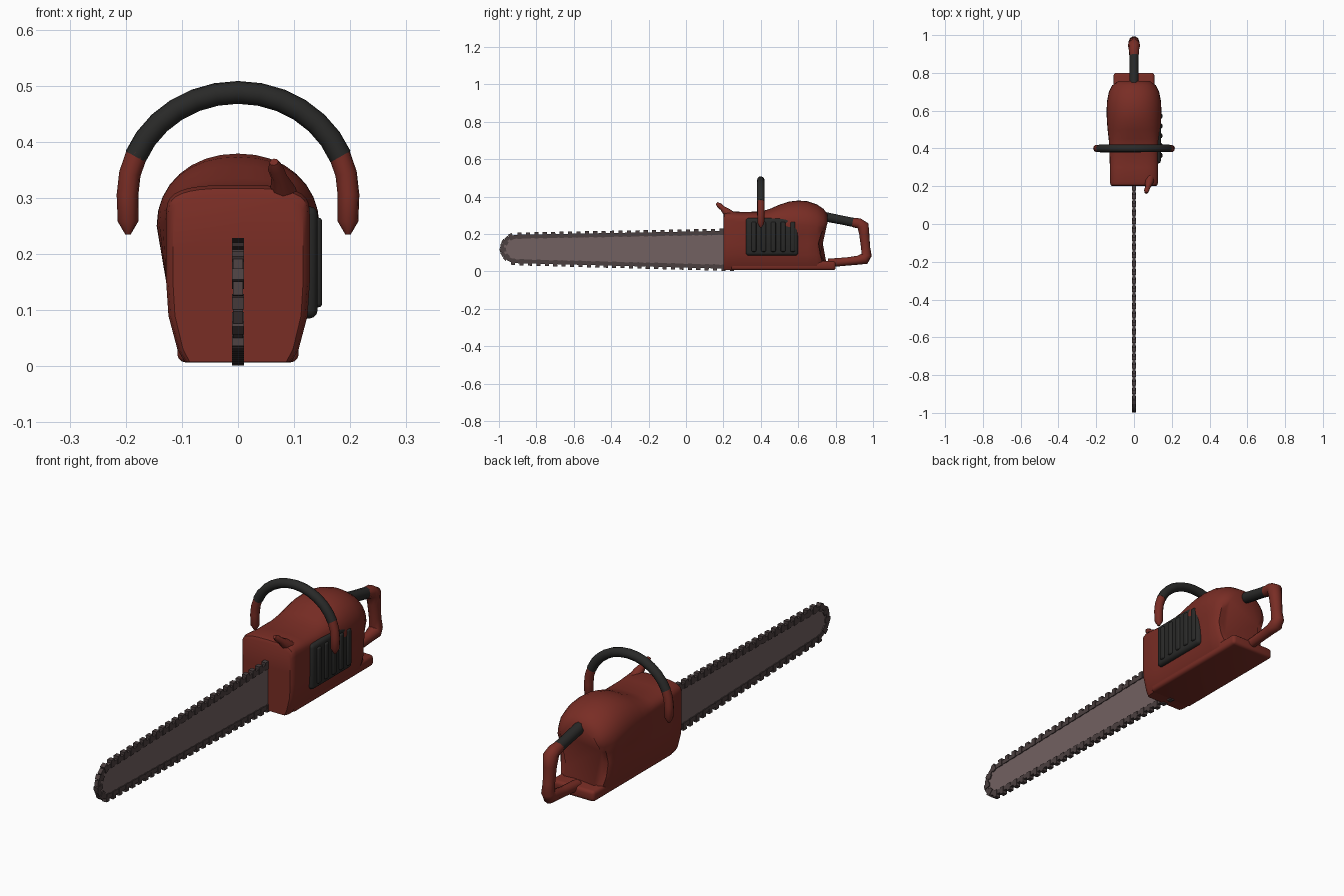
import bpy, bmesh, math
from mathutils import Vector, Matrix

if "Cube" in bpy.data.objects:
    bpy.data.objects.remove(bpy.data.objects["Cube"])


def material(name, rgb):
    m = bpy.data.materials.new(name)
    m.diffuse_color = (*rgb, 1)
    m.use_nodes = True
    m.node_tree.nodes["Principled BSDF"].inputs["Base Color"].default_value = m.diffuse_color
    return m


RED = material("dark_red", (0.19, 0.026, 0.018))
DARK = material("dark_rubber", (0.022, 0.022, 0.021))
STEEL = material("bar_steel", (0.17, 0.12, 0.12))
CHAIN = material("chain_steel", (0.07, 0.05, 0.05))


def finish(name, bm, mat, angle=40):
    bmesh.ops.recalc_face_normals(bm, faces=bm.faces)
    me = bpy.data.meshes.new(name)
    bm.to_mesh(me)
    bm.free()
    me.shade_smooth()
    me.set_sharp_from_angle(angle=math.radians(angle))
    me.materials.append(mat)
    ob = bpy.data.objects.new(name, me)
    bpy.context.collection.objects.link(ob)
    return ob


def add_box(bm, size, matrix):
    return bmesh.ops.create_cube(bm, size=1, matrix=matrix @ Matrix.Diagonal((*size, 1)))


def box(name, lo, hi, mat, bevel):
    bm = bmesh.new()
    lo, hi = Vector(lo), Vector(hi)
    add_box(bm, hi - lo, Matrix.Translation((lo + hi) / 2))
    bmesh.ops.bevel(bm, geom=bm.edges[:], offset=bevel, segments=3, profile=0.5, affect='EDGES')
    return finish(name, bm, mat)


def tube(name, points, mat, sides=10):
    """Tube through (x, y, z, radius) points, with closed ends."""
    bm = bmesh.new()
    pts = [Vector(p[:3]) for p in points]
    side = (pts[1] - pts[0]).orthogonal()
    rings = []
    for i, p in enumerate(pts):
        t = (pts[min(i + 1, len(pts) - 1)] - pts[max(i - 1, 0)]).normalized()
        side = (side - t * side.dot(t)).normalized()
        up = t.cross(side)
        rings.append([bm.verts.new(p + points[i][3] * (side * math.cos(a) + up * math.sin(a)))
                      for a in (2 * math.pi * k / sides for k in range(sides))])
    skin(bm, rings)
    return finish(name, bm, mat, 60)


def skin(bm, rings):
    n = len(rings[0])
    for a, b in zip(rings, rings[1:]):
        for k in range(n):
            bm.faces.new((a[k], a[(k + 1) % n], b[(k + 1) % n], b[k]))
    bm.faces.new(rings[0])
    bm.faces.new(rings[-1])


# Motor housing: sections lofted along y (y, half width, shoulder z, top z, squareness)
stations = [(0.20, 0.116, 0.265, 0.305, 3.2), (0.207, 0.124, 0.27, 0.317, 3.2),
            (0.225, 0.128, 0.27, 0.323, 3.2), (0.30, 0.128, 0.265, 0.318, 3),
            (0.40, 0.13, 0.26, 0.32, 2.8), (0.45, 0.134, 0.255, 0.335, 2.5),
            (0.50, 0.140, 0.25, 0.357, 2.3), (0.55, 0.144, 0.25, 0.373, 2.2),
            (0.60, 0.145, 0.25, 0.379, 2.1), (0.65, 0.143, 0.245, 0.375, 2.1),
            (0.70, 0.133, 0.24, 0.358, 2.1), (0.735, 0.115, 0.23, 0.335, 2.1),
            (0.757, 0.09, 0.23, 0.305, 2.1)]
bm = bmesh.new()
rings = []
for y, w, zs, top, e in stations:
    s = min(1, w / 0.128)
    half = [(0.095 * s, 0.008), (0.108 * s, 0.03), (0.124 * s, 0.09), (0.128 * s, 0.15)]
    half.append(((0.128 * s + w) / 2, 0.2))
    for k in range(8):
        a = math.pi / 2 * k / 8
        half.append((w * math.cos(a) ** (2 / e), zs + (top - zs) * math.sin(a) ** (2 / e)))
    outline = half + [(0, top)] + [(-x, z) for x, z in reversed(half)]
    # the rear is hollowed to leave room for the hand
    rings.append([bm.verts.new((x, min(y, 0.708 + 4 * (z - 0.14) ** 2), z)) for x, z in outline])
skin(bm, rings)
finish("motor_housing", bm, RED)

# Base plate under the housing
box("base_plate", (-0.108, 0.24, 0.007), (0.108, 0.80, 0.055), RED, 0.014)

# Dark side cover with cooling fins
box("side_cover", (0.09, 0.32, 0.085), (0.142, 0.60, 0.285), DARK, 0.015)
for i in range(5):
    y = 0.35 + i * 0.052
    box(f"cooling_fin_{i + 1}", (0.12, y, 0.105), (0.15, y + 0.026, 0.265), DARK, 0.007)


# Front hoop handle: dark grip with red tapered ends
def hoop(a0, a1, n, radius):
    out = []
    for k in range(n + 1):
        a = math.radians(a0 + (a1 - a0) * k / n)
        out.append((0.197 * math.cos(a), 0.40, 0.305 + 0.183 * math.sin(a), radius))
    return out


tube("hoop_grip", hoop(22, 158, 12, 0.0205), DARK)
for name, s in (("right", 1), ("left", -1)):
    arc = [(s * x, y, z, r) for x, y, z, r in hoop(24, 0, 2, 0.0195)]
    tube(f"hoop_end_{name}", arc + [(s * 0.196, 0.40, 0.258, 0.0185), (s * 0.196, 0.40, 0.235, 0.005)], RED)

# Rear handle: dark upper grip, red loop back to the base
tube("rear_grip", [(0, 0.69, 0.305, 0.024), (0, 0.77, 0.287, 0.025), (0, 0.84, 0.273, 0.024),
                   (0, 0.91, 0.259, 0.025)], DARK)
tube("rear_handle", [(0, 0.89, 0.262, 0.025), (0, 0.925, 0.257, 0.028), (0, 0.947, 0.243, 0.033),
                     (0, 0.953, 0.20, 0.028), (0, 0.96, 0.13, 0.025), (0, 0.966, 0.085, 0.028),
                     (0, 0.955, 0.068, 0.031), (0, 0.92, 0.06, 0.024), (0, 0.86, 0.053, 0.022),
                     (0, 0.76, 0.045, 0.023)], RED)

# Small lever on the front top edge
tube("front_lever", [(0.085, 0.25, 0.29, 0.026), (0.08, 0.22, 0.315, 0.023), (0.073, 0.195, 0.338, 0.014),
                     (0.067, 0.178, 0.353, 0.014), (0.064, 0.165, 0.364, 0.008)], RED, 8)

# Guide bar outline, also the path of the chain
path = [Vector((0, 0.28, 0.211)), Vector((0, -0.90, 0.189))]
for k in range(1, 10):
    a = math.pi * k / 10
    path.append(Vector((0, -0.905 - 0.077 * math.sin(a), 0.12 + 0.069 * math.cos(a))))
path += [Vector((0, -0.90, 0.051)), Vector((0, 0.28, 0.020))]
bm = bmesh.new()
skin(bm, [[bm.verts.new((x, p.y, p.z)) for p in path] for x in (-0.006, 0.006)])
finish("guide_bar", bm, STEEL, 30)

# Chain: alternating low links and tall teeth spaced along the path
bm = bmesh.new()
step, dist, count = 0.0225, 0.0, 0
for a, b in zip(path, path[1:]):
    d = b - a
    t = d.normalized()
    out = Vector((1, 0, 0)).cross(t)
    if out.dot(a - Vector((0, -0.3, 0.12))) < 0 and abs(t.y) > 0.9:
        out = -out
    while dist < d.length:
        tall = count % 2 == 0
        rot = Matrix((Vector((1, 0, 0)), t, out)).transposed().to_4x4()
        c = a + t * dist + out * (0.002 if tall else -0.003)
        add_box(bm, (0.021, 0.022, 0.034) if tall else (0.017, 0.025, 0.020),
                Matrix.Translation(c) @ rot)
        dist += step
        count += 1
    dist -= d.length
finish("chain", bm, CHAIN)
